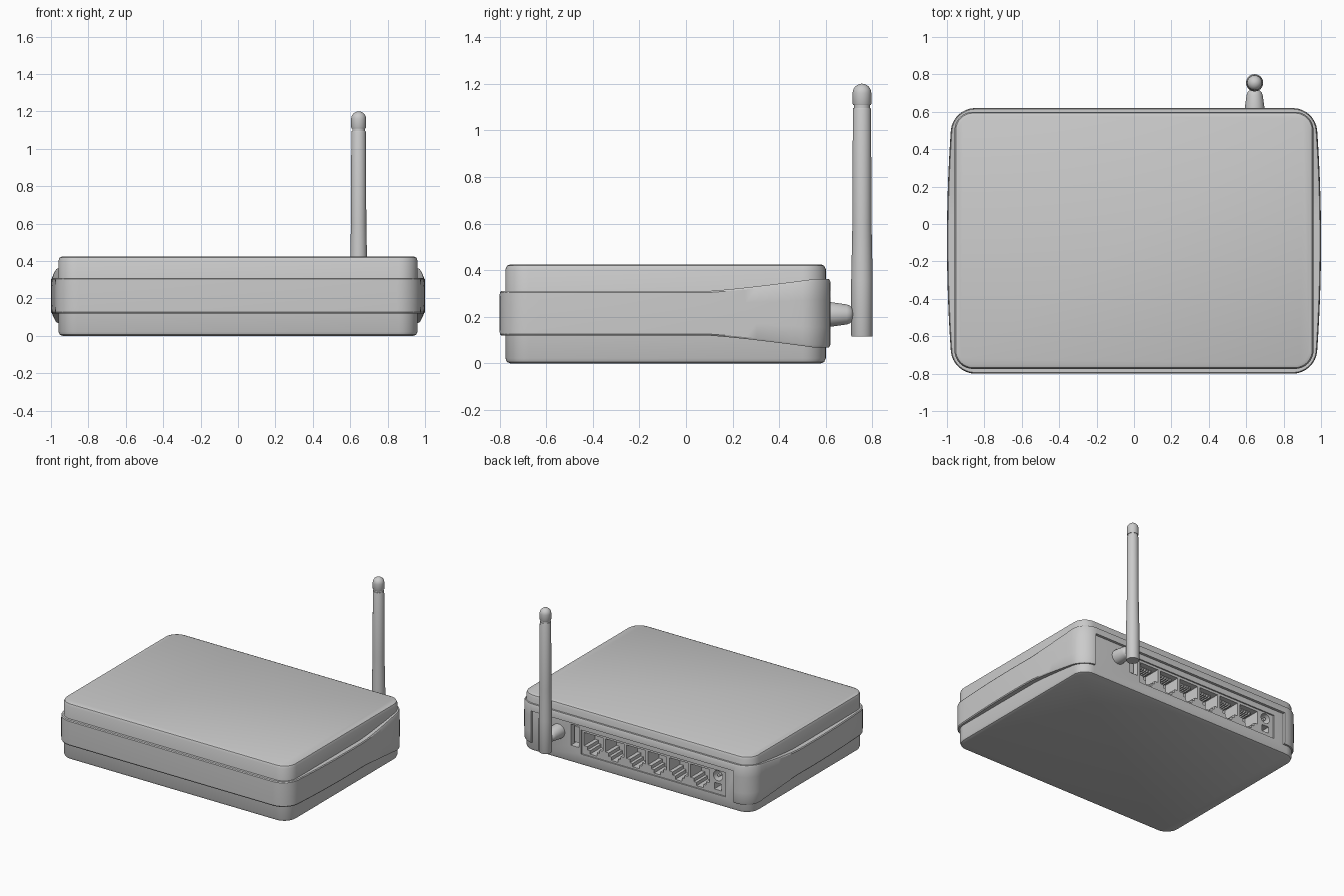
import bpy, bmesh, math

if "Cube" in bpy.data.objects:
    bpy.data.objects.remove(bpy.data.objects["Cube"])


def finish(name, bm):
    bmesh.ops.recalc_face_normals(bm, faces=bm.faces[:])
    mesh = bpy.data.meshes.new(name)
    bm.to_mesh(mesh)
    bm.free()
    ob = bpy.data.objects.new(name, mesh)
    bpy.context.collection.objects.link(ob)
    return ob


def activate(ob):
    bpy.ops.object.select_all(action='DESELECT')
    ob.select_set(True)
    bpy.context.view_layer.objects.active = ob


def smooth(ob, angle=32):
    activate(ob)
    bpy.ops.object.shade_smooth_by_angle(angle=math.radians(angle))


def loft(name, loops, ring=False):
    """Skin equal-length loops; cap the ends, or join last to first as a ring."""
    bm = bmesh.new()
    rows = [[bm.verts.new(p) for p in loop] for loop in loops]
    n = len(rows[0])
    pairs = list(zip(rows, rows[1:])) + ([(rows[-1], rows[0])] if ring else [])
    for a, b in pairs:
        for i in range(n):
            j = (i + 1) % n
            bm.faces.new((a[i], a[j], b[j], b[i]))
    if not ring:
        bm.faces.new(rows[0])
        bm.faces.new(rows[-1])
    return finish(name, bm)


def prisms(name, profiles, y0, y1):
    """Extrude several XZ profiles along y into one object."""
    bm = bmesh.new()
    for pts in profiles:
        a = [bm.verts.new((x, y0, z)) for x, z in pts]
        b = [bm.verts.new((x, y1, z)) for x, z in pts]
        bm.faces.new(a)
        bm.faces.new(b)
        for i in range(len(pts)):
            j = (i + 1) % len(pts)
            bm.faces.new((a[i], a[j], b[j], b[i]))
    return finish(name, bm)


def cut(ob, cutter):
    mod = ob.modifiers.new('cut', 'BOOLEAN')
    mod.object = cutter
    mod.operation = 'DIFFERENCE'
    mod.solver = 'EXACT'
    activate(ob)
    bpy.ops.object.modifier_apply(modifier=mod.name)
    bpy.data.objects.remove(cutter)


def rect(x0, x1, z0, z1):
    return [(x0, z0), (x1, z0), (x1, z1), (x0, z1)]


def outline(hw, y0, y1, r, inset=0.0, side=1):
    """Rounded rectangle with `side` divisions along the two side edges."""
    hw, y0, y1, r = hw - inset, y0 + inset, y1 - inset, r - inset
    pts = []
    for k, (cx, cy) in enumerate([(hw - r, y1 - r), (r - hw, y1 - r),
                                  (r - hw, y0 + r), (hw - r, y0 + r)]):
        for s in range(9):
            a = math.pi / 2 * (k + s / 8)
            pts.append((cx + r * math.cos(a), cy + r * math.sin(a)))
        if k in (1, 3):
            sx, ya = pts[-1]
            yb = y0 + r if k == 1 else y1 - r
            pts += [(sx, ya + (yb - ya) * s / side) for s in range(1, side)]
    return pts


# Main case with softly rounded top and bottom rims
case_rows = [(.022, 0), (.007, .006), (0, .022), (0, .403), (.007, .419), (.022, .425)]
case = loft('case', [[(x, y, z) for x, y in outline(.96, -.775, .6, .1, i)]
                     for i, z in case_rows])


# Wrap-around band: sides bow outward, height flares towards the back
def band_loop(inset, v):
    loop = []
    for x, y in outline(.97, -.8, .62, .12, inset, 24):
        u = (y + .09) / .71
        x *= 1 + .031 * max(0, 1 - u * u)
        t = min(max((y - .08) / .47, 0), 1) ** 1.25
        half = .095 + .052 * t
        loop.append((x, y, .215 + half * v))
    return loop


band = loft('side_band', [band_loop(i, v) for i, v in
                          [(.055, -1), (.006, -1), (.001, -.93), (0, -.4), (0, .4),
                           (.001, .93), (.006, 1), (.055, 1)]], ring=True)
cut(band, prisms('opening_cutter', [rect(-.83, .86, -.1, .31)], .4, .8))
smooth(band)

# Rear panel: shallow inset, then sockets
cut(case, prisms('inset_cutter', [rect(-.75, .455, .085, .268)], .59, .7))
port_x = [.36 - .178 * i for i in range(6)]
sockets = []
for c in port_x:
    right = [(.078, .25), (.078, .15), (.05, .15), (.05, .125), (.028, .125), (.028, .1)]
    sockets.append([(c + x, z) for x, z in right] + [(c - x, z) for x, z in reversed(right)])
sockets.append([(-.68 + .038 * math.cos(math.tau * i / 24),
                 .222 + .038 * math.sin(math.tau * i / 24)) for i in range(24)])
sockets.append(rect(-.71, -.65, .115, .165))
sockets.append(rect(.472, .542, .13, .29))
cut(case, prisms('socket_cutter', sockets, .46, .7))
smooth(case)

# Switch in the tall slot, contact strips in the ports, pin in the power socket
prisms('rear_switch', [rect(.485, .53, .15, .27)], .45, .575)
prisms('port_contacts', [rect(c - .05 + .02 * k, c - .04 + .02 * k, .232, .252)
                         for c in port_x for k in range(6)], .45, .55)


def disc(r, z=None, y=None, n=32):
    pts = [(r * math.cos(math.tau * i / n), r * math.sin(math.tau * i / n)) for i in range(n)]
    if y is None:
        return [(.645 + a, .755 + b, z) for a, b in pts]
    return [(.645 + a, y, z + b) for a, b in pts]


pin = loft('power_pin', [[(x - 1.325, y, z) for x, y, z in disc(.012, .222, yy, 16)]
                         for yy in (.45, .58)])
smooth(pin)

# Antenna hinge: tapered stub with a rounded end
hinge = loft('antenna_hinge', [disc(r, .21, y) for y, r in
                               [(.58, .054), (.62, .053), (.69, .043), (.705, .037),
                                (.715, .026), (.72, .008)]])
smooth(hinge)

# Antenna rod: flared foot, groove and domed cap
rod = [(.115, .044), (.12, .046), (.36, .046), (.48, .0435), (.6, .041), (1.09, .039),
       (1.096, .037), (1.096, .034), (1.108, .034), (1.108, .037), (1.114, .04), (1.16, .04)]
rod += [(1.16 + .04 * math.sin(a), .04 * math.cos(a))
        for a in (math.radians(d) for d in (15, 30, 45, 60, 75, 87))]
antenna = loft('antenna', [disc(r, z) for z, r in rod])
smooth(antenna)
